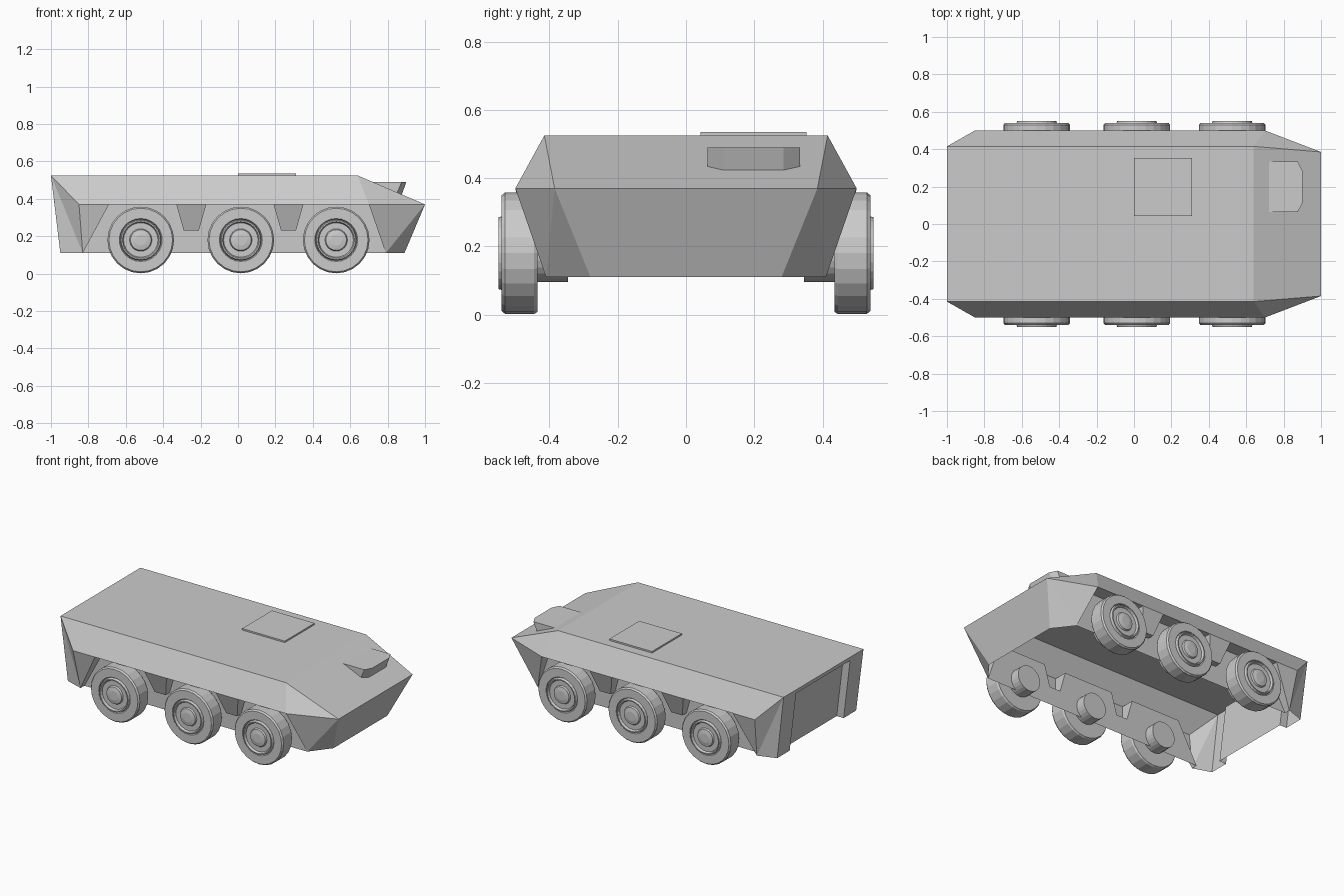
import bpy, bmesh, math

if "Cube" in bpy.data.objects:
    bpy.data.objects.remove(bpy.data.objects["Cube"])


def make_object(name, faces, mirror=False):
    """Build an object from faces given as lists of points."""
    bm = bmesh.new()
    for pts in faces:
        bm.faces.new([bm.verts.new(p) for p in pts])
    bmesh.ops.remove_doubles(bm, verts=bm.verts, dist=1e-4)
    bmesh.ops.recalc_face_normals(bm, faces=bm.faces)
    mesh = bpy.data.meshes.new(name)
    bm.to_mesh(mesh)
    bm.free()
    obj = bpy.data.objects.new(name, mesh)
    bpy.context.collection.objects.link(obj)
    if mirror:
        mod = obj.modifiers.new("mirror", 'MIRROR')
        mod.use_axis = (False, True, False)
        mod.use_clip = True
    return obj


def lathe(name, profile, x, z, side, n=24):
    """Turn an (r, y) profile about an axis parallel to y."""
    def ring(r, y):
        return [(x + r * math.cos(2 * math.pi * i / n), side * y,
                 z + r * math.sin(2 * math.pi * i / n)) for i in range(n)]
    rings = [ring(r, y) for r, y in profile]
    faces = [rings[0], rings[-1]]
    for a, b in zip(rings, rings[1:]):
        faces += [[a[i], a[(i + 1) % n], b[(i + 1) % n], b[i]] for i in range(n)]
    return make_object(name, faces)


# Key hull points, one half
roof_rear, roof_front = (-1, .415, .525), (.64, .415, .525)
belt_rear, belt_front = (-.85, .5, .37), (.70, .5, .37)
nose, nose_low = (1, .385, .37), (.89, .28, .11)
corner_front, corner_rear = (.79, .41, .11), (-.83, .45, .11)
rear_low = (-.95, .41, .11)


def mid(p):
    return (p[0], 0, p[2])


hull = [
    [mid(roof_rear), mid(roof_front), roof_front, roof_rear],
    [mid(roof_front), mid(nose), nose, roof_front],
    [mid(nose), mid(nose_low), nose_low, nose],
    [roof_front, nose, belt_front],
    [roof_rear, roof_front, belt_front, belt_rear],
    [belt_front, nose, corner_front],
    [nose, nose_low, corner_front],
    [roof_rear, belt_rear, corner_rear],
    [roof_rear, corner_rear, rear_low],
    [belt_rear, (-.69, .5, .37), corner_rear],
]

# Wheel wells with hanging wedges between the wheels
path = [(-.83, .11), (-.69, .37)]
for c in (-.25, .27):
    path += [(c - .08, .37), (c - .04, .23), (c + .04, .23), (c + .08, .37)]
path += [(.70, .37), (.79, .11)]
inner = [(x, .41, z) for x, z in path]
outer = [(x, .41 + .09 * (z - .11) / .26, z) for x, z in path]
outer[0] = corner_rear
for i in range(len(path) - 1):
    quad = [outer[i], outer[i + 1], inner[i + 1], inner[i]]
    hull.append(quad[:1] + quad[1:3] if quad[0] == quad[3] else
                quad[:3] if quad[1] != quad[2] and outer[i + 1] != inner[i + 1]
                and outer[i] == inner[i] else
                [quad[0], quad[2], quad[3]] if i == len(path) - 2 else quad)
hull.append(inner)
for i in (2, 6):
    hull.append(outer[i:i + 4])

# Rear frame and recessed door
a, b = (-.997, .28, .50), (-.95, .28, .11)
a2, b2 = (-.947, .28, .50), (-.90, .28, .11)
hull += [[mid(roof_rear), roof_rear, rear_low, b, a, mid(a)],
         [a, b, b2, a2], [a, a2, mid(a2), mid(a)], [a2, b2, mid(b2), mid(a2)]]
make_object("hull", hull, mirror=True)

# Roof hatch
bpy.ops.mesh.primitive_cube_add(size=1, location=(.155, .198, .528))
hatch = bpy.context.object
hatch.name = "roof_hatch"
hatch.scale = (.31, .31, .014)

# Driver's visor block on the sloping front plate
plan = [(.72, .063), (.875, .063), (.90, .11), (.90, .286), (.875, .334), (.72, .334)]
top = [(x, y, .49) for x, y in plan]
low = []
for x, y in plan:
    bx = x - .025 if x > .8 else x
    low.append((bx, y, .525 - (bx - .64) * .155 / .36 - .003))
visor = [top, low] + [[top[i], top[(i + 1) % 6], low[(i + 1) % 6], low[i]] for i in range(6)]
make_object("driver_visor", visor)

# Six wheels with axle stubs
tyre = [(.10, .435), (.172, .435), (.178, .445), (.178, .53), (.170, .54), (.115, .54),
        (.110, .533), (.105, .55), (.098, .55), (.092, .535), (.06, .535), (.055, .545), (.03, .55)]
stub = [(.085, .345), (.085, .44)]
for side, label in ((1, "left"), (-1, "right")):
    for k, x in enumerate((-.52, .015, .525)):
        lathe(f"wheel_{label}_{k + 1}", tyre, x, .18, side)
        lathe(f"axle_{label}_{k + 1}", stub, x, .18, side)
